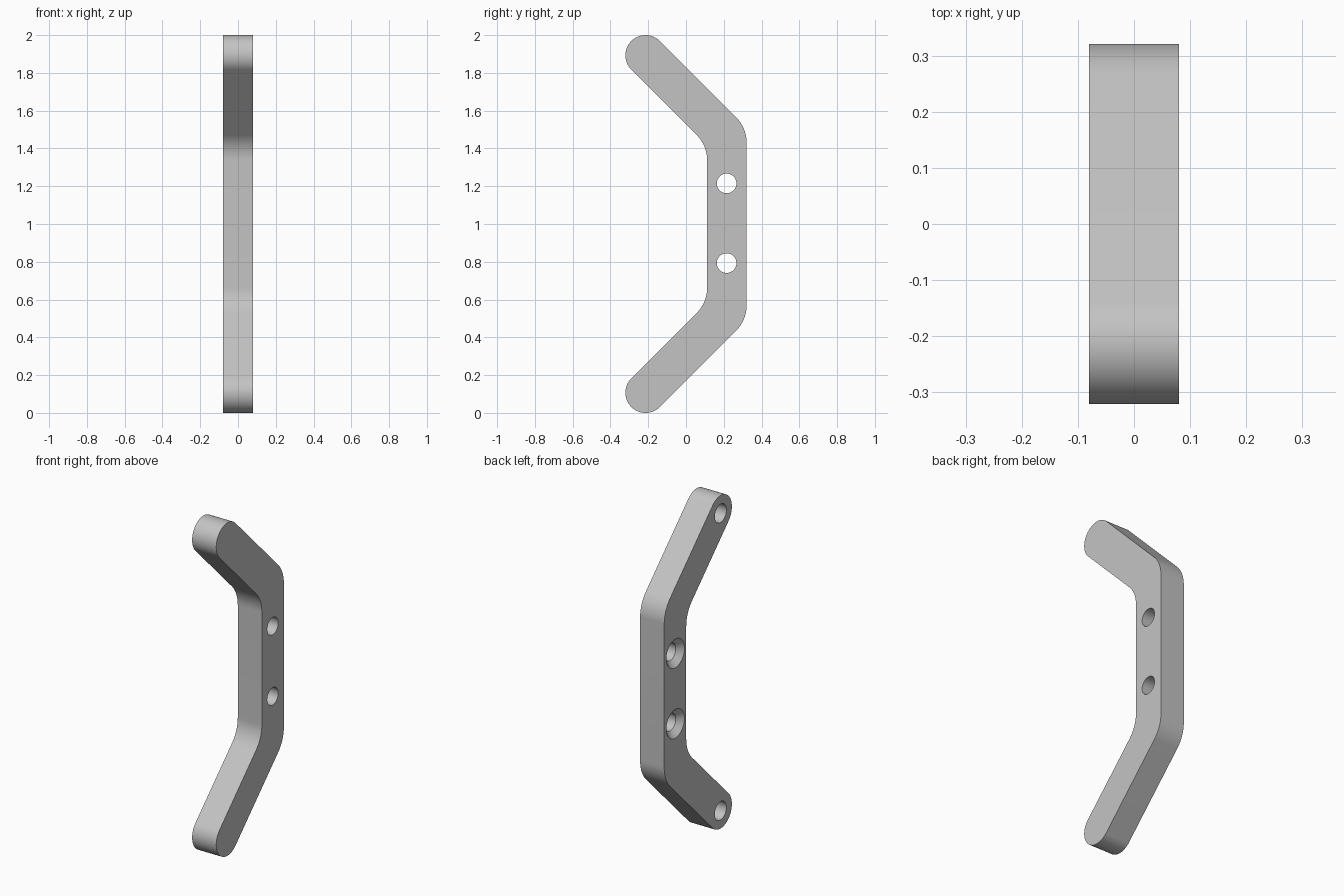
import bpy, bmesh, math
from mathutils import Matrix

default = bpy.data.objects.get("Cube")
if default:
    bpy.data.objects.remove(default, do_unlink=True)

HALF = 0.08          # half thickness along x
BACK, INNER = 0.321, 0.112
END_Y, END_Z, END_R = -0.214, 1.893, 0.107
BEND_R = 0.19
HOLE_Y, HOLE_R = 0.215, 0.052

grey = bpy.data.materials.new("light grey")
grey.use_nodes = True
grey.diffuse_color = (0.55, 0.55, 0.55, 1)
grey.node_tree.nodes["Principled BSDF"].inputs["Base Color"].default_value = grey.diffuse_color


def arc(cy, cz, r, start, end, steps):
    angles = [math.radians(start + (end - start) * i / steps) for i in range(steps + 1)]
    return [(cy + r * math.cos(a), cz + r * math.sin(a)) for a in angles]


def bend(y, side, start, end):
    """Rounded corner between the upright line y and the sloping arm edge."""
    corner_z = END_Y + END_Z + side * END_R * math.sqrt(2) - y
    return arc(y - BEND_R, corner_z - BEND_R * math.tan(math.pi / 8), BEND_R, start, end, 14)


def add_object(name, bm):
    bmesh.ops.recalc_face_normals(bm, faces=bm.faces)
    mesh = bpy.data.meshes.new(name)
    bm.to_mesh(mesh)
    bm.free()
    mesh.materials.append(grey)
    obj = bpy.data.objects.new(name, mesh)
    bpy.context.collection.objects.link(obj)
    return obj


def cutter(name, x0, x1, y, z, r0, r1):
    """Round cutter along x, radius r0 at x0 and r1 at x1."""
    bm = bmesh.new()
    place = Matrix.Translation(((x0 + x1) / 2, y, z)) @ Matrix.Rotation(math.pi / 2, 4, 'Y')
    bmesh.ops.create_cone(bm, cap_ends=True, segments=48, radius1=r0, radius2=r1,
                          depth=x1 - x0, matrix=place)
    obj = add_object(name, bm)
    obj.hide_render = True
    return obj


# Bent bar: upper half outline, mirrored to the lower half, then extruded
upper = bend(BACK, 1, 0, 45) + arc(END_Y, END_Z, END_R, 45, 225, 48) + bend(INNER, -1, 45, 0)
outline = upper + [(y, 2 - z) for y, z in reversed(upper)]
bm = bmesh.new()
face = bm.faces.new([bm.verts.new((-HALF, y, z)) for y, z in outline])
walls = bmesh.ops.extrude_face_region(bm, geom=[face])
bmesh.ops.translate(bm, vec=(2 * HALF, 0, 0),
                    verts=[v for v in walls["geom"] if isinstance(v, bmesh.types.BMVert)])
bar = add_object("bent_bar", bm)

# Countersunk through holes in the upright, blind holes in the arm ends
cutters = []
for s in (-1, 1):
    hole_z, end_z = 1.004 + s * 0.211, 1 + s * (END_Z - 1)
    cutters += [
        cutter("screw_hole_cutter", -0.2, 0.2, HOLE_Y, hole_z, HOLE_R, HOLE_R),
        cutter("countersink_cutter", -HALF - 0.01, -HALF + 0.034, HOLE_Y, hole_z, 0.096, HOLE_R),
        cutter("blind_hole_cutter", -0.2, 0.04, END_Y, end_z, 0.055, 0.055),
    ]

bpy.ops.object.select_all(action='DESELECT')
bpy.context.view_layer.objects.active = bar
bar.select_set(True)
for c in cutters:
    mod = bar.modifiers.new("hole", 'BOOLEAN')
    mod.operation = 'DIFFERENCE'
    mod.solver = 'EXACT'
    mod.object = c
    bpy.ops.object.modifier_apply(modifier=mod.name)
    bpy.data.objects.remove(c, do_unlink=True)

bpy.ops.object.shade_smooth_by_angle(angle=math.radians(30))
